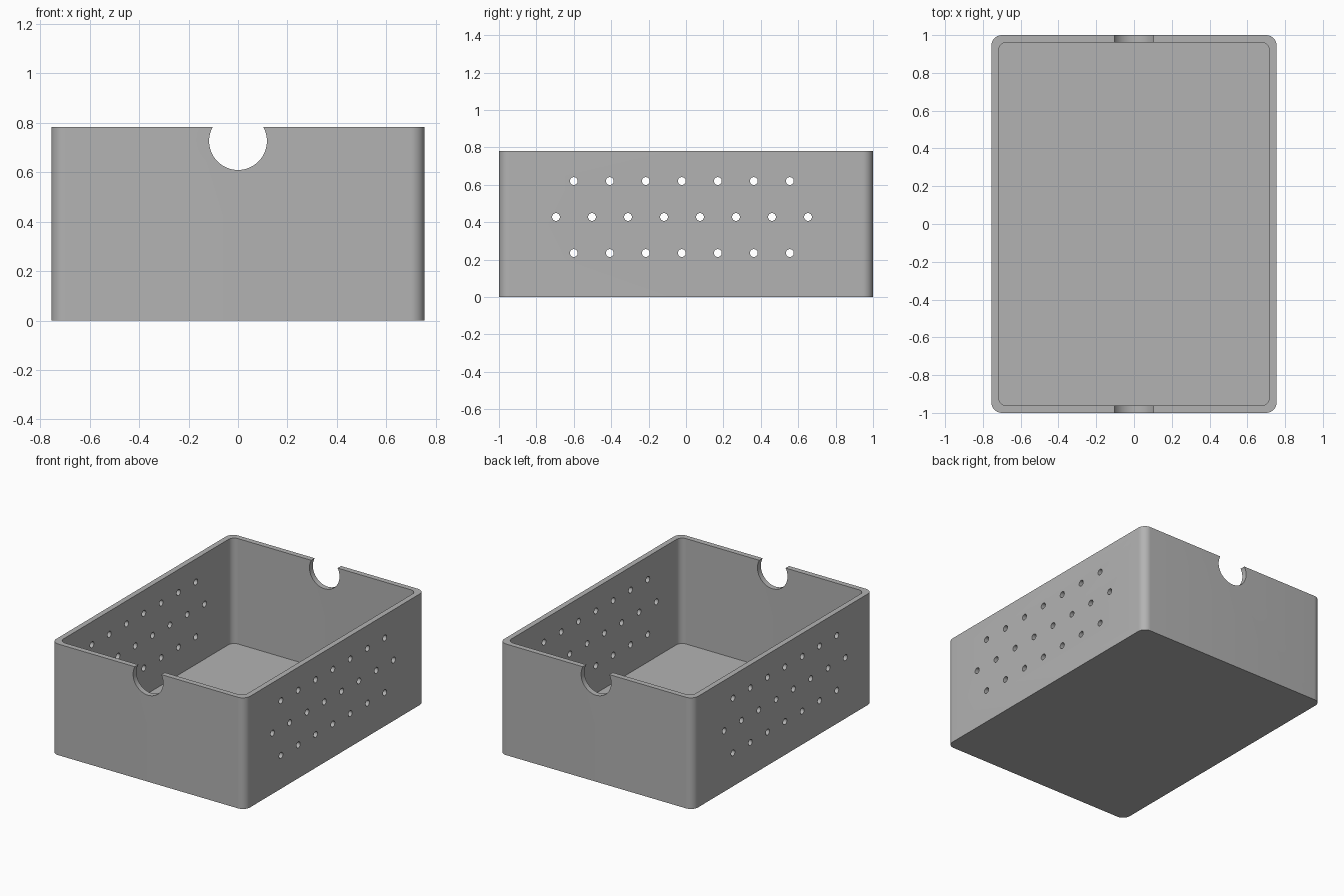
import bpy, bmesh, math
from mathutils import Matrix, Vector

old = bpy.data.objects.get("Cube")
if old:
    bpy.data.objects.remove(old, do_unlink=True)

HALF_X, HALF_Y, HEIGHT = 0.755, 1.0, 0.782
WALL, FLOOR = 0.038, 0.04
HOLE_R, PITCH = 0.021, 0.1925

grey = bpy.data.materials.new("light grey")
grey.use_nodes = True
colour = (0.45, 0.45, 0.45, 1)
grey.diffuse_color = colour
grey.node_tree.nodes["Principled BSDF"].inputs["Base Color"].default_value = colour


def make_object(name, bm):
    bmesh.ops.recalc_face_normals(bm, faces=bm.faces[:])
    mesh = bpy.data.meshes.new(name)
    bm.to_mesh(mesh)
    bm.free()
    obj = bpy.data.objects.new(name, mesh)
    bpy.context.collection.objects.link(obj)
    mesh.materials.append(grey)
    return obj


def rounded_loop(bm, inset, radius, z, steps=10):
    """Ring of vertices around a rounded rectangle."""
    cx, cy = HALF_X - inset - radius, HALF_Y - inset - radius
    ring = []
    for quarter, (sx, sy) in enumerate(((1, 1), (-1, 1), (-1, -1), (1, -1))):
        for i in range(steps + 1):
            a = (quarter + i / steps) * math.pi / 2
            ring.append(bm.verts.new((sx * cx + radius * math.cos(a),
                                      sy * cy + radius * math.sin(a), z)))
    return ring


def add_cylinder(bm, centre, radius, length, axis, sides):
    turn = Vector((0, 0, 1)).rotation_difference(Vector(axis)).to_matrix().to_4x4()
    bmesh.ops.create_cone(bm, cap_ends=True, segments=sides, radius1=radius,
                          radius2=radius, depth=length,
                          matrix=Matrix.Translation(centre) @ turn)


# Open box: outer wall, rim, inner wall, closed below and on the inner floor
bm = bmesh.new()
rings = [rounded_loop(bm, 0, 0.056, 0), rounded_loop(bm, 0, 0.056, HEIGHT),
         rounded_loop(bm, WALL, 0.045, HEIGHT), rounded_loop(bm, WALL, 0.045, FLOOR)]
for low, high in zip(rings, rings[1:]):
    for i in range(len(low)):
        j = (i + 1) % len(low)
        bm.faces.new((low[i], low[j], high[j], high[i]))
bm.faces.new(rings[0])
bm.faces.new(rings[-1])
box = make_object("storage_box", bm)

# Cutters: a finger notch at each end and three staggered rows of vents per side
bm = bmesh.new()
for side in (-1, 1):
    add_cylinder(bm, (0, side * HALF_Y, 0.726), 0.117, 0.2, (0, 1, 0), 64)
    for z, first, count in ((0.62, -0.6, 7), (0.428, -0.695, 8), (0.235, -0.6, 7)):
        for i in range(count):
            add_cylinder(bm, (side * HALF_X, first + i * PITCH, z),
                         HOLE_R, 0.2, (1, 0, 0), 24)
cutter = make_object("hole_cutter", bm)
cutter.hide_render = True

# Cut the openings, then drop the helper
cut = box.modifiers.new("openings", "BOOLEAN")
cut.operation = "DIFFERENCE"
cut.solver = "EXACT"
cut.object = cutter
bpy.ops.object.select_all(action="DESELECT")
bpy.context.view_layer.objects.active = box
box.select_set(True)
bpy.ops.object.modifier_apply(modifier=cut.name)
bpy.data.objects.remove(cutter, do_unlink=True)

# Smooth round corners and bores, crisp rims
bpy.ops.object.shade_smooth_by_angle(angle=math.radians(30))
